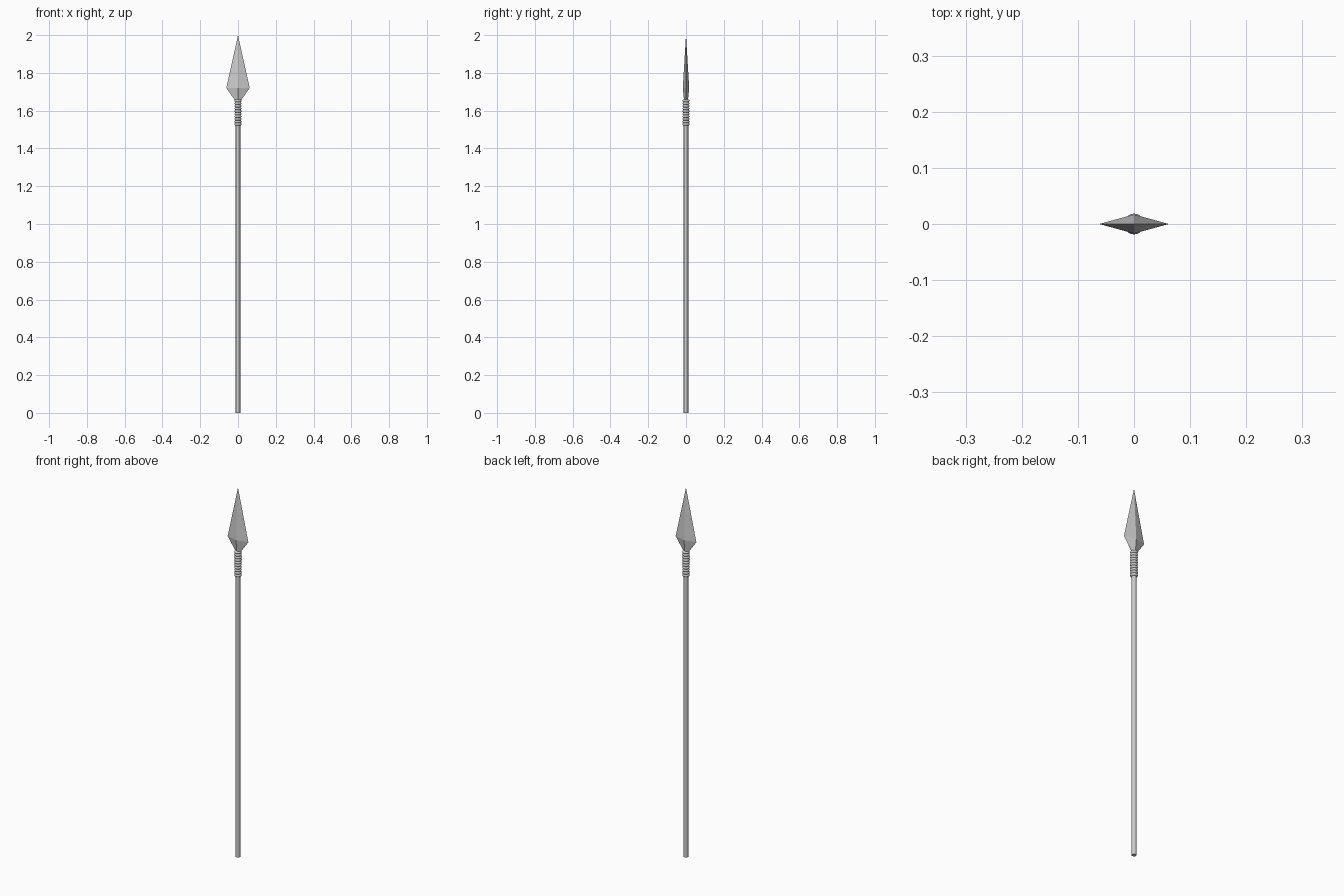
import bpy, bmesh
from math import pi

if "Cube" in bpy.data.objects:
    bpy.data.objects.remove(bpy.data.objects["Cube"])

# Shaft: slim straight pole running up inside the binding
bpy.ops.mesh.primitive_cylinder_add(vertices=16, radius=0.012, depth=1.66, location=(0, 0, 0.83))
shaft = bpy.context.object
shaft.name = "shaft"
bpy.ops.object.shade_smooth_by_angle(angle=pi / 5)

# Binding: stacked cord wraps round the top of the shaft
WRAPS = 10
bottom, top, cord = 1.52, 1.66, 0.0078
for i in range(WRAPS):
    z = bottom + cord + (top - bottom - 2 * cord) * i / (WRAPS - 1)
    bpy.ops.mesh.primitive_torus_add(major_radius=0.0185 - cord, minor_radius=cord,
                                     major_segments=20, minor_segments=8,
                                     location=(0, 0, z))
    bpy.context.object.name = f"binding_wrap_{i + 1}"
    bpy.ops.object.shade_smooth_by_angle(angle=pi / 3)

# Blade: flat-faced diamond section swelling to a shoulder, then tapering to a point
bm = bmesh.new()


def diamond(rx, ry, z):
    return [bm.verts.new(p) for p in ((rx, 0, z), (0, ry, z), (-rx, 0, z), (0, -ry, z))]


base = diamond(0.013, 0.010, 1.65)
shoulder = diamond(0.062, 0.017, 1.72)
tip = bm.verts.new((0, 0, 2.0))
bm.faces.new(base[::-1])
for i in range(4):
    j = (i + 1) % 4
    bm.faces.new((base[i], base[j], shoulder[j], shoulder[i]))
    bm.faces.new((shoulder[i], shoulder[j], tip))
mesh = bpy.data.meshes.new("blade")
bm.to_mesh(mesh)
bm.free()
bpy.context.collection.objects.link(bpy.data.objects.new("blade", mesh))
